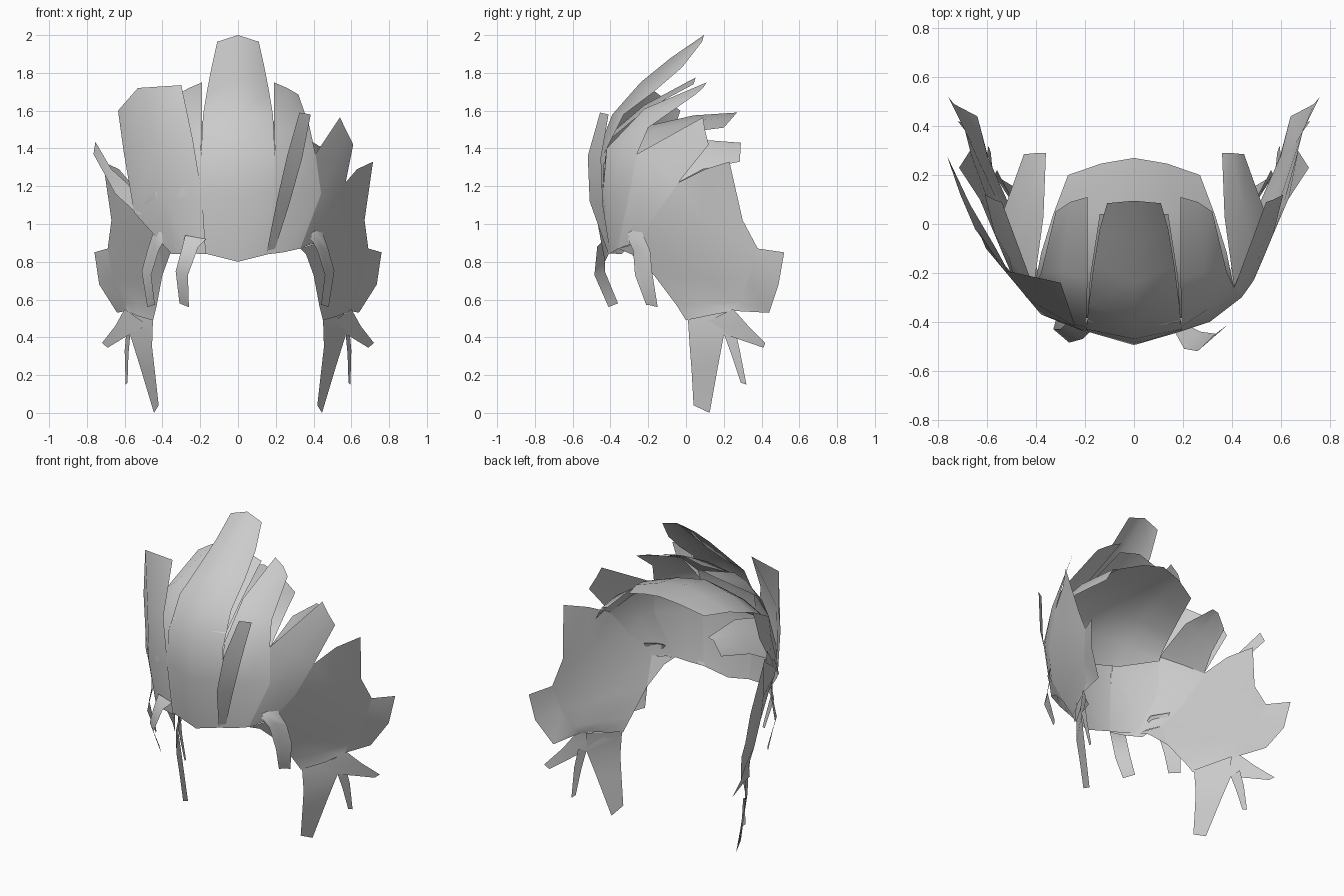
import bpy


def sheet(name, rows, mirror=False, only_mirror=False):
    """Thin smooth sheet: grid of points, None leaves a gap."""
    for side in ((-1,) if only_mirror else (1, -1) if mirror else (1,)):
        verts, ids = [], {}
        for r, row in enumerate(rows):
            for c, p in enumerate(row):
                if p:
                    ids[r, c] = len(verts)
                    verts.append((p[0] * side, p[1], p[2]))
        faces = []
        for r in range(len(rows) - 1):
            for c in range(len(rows[0]) - 1):
                f = [ids[k] for k in ((r, c), (r, c + 1), (r + 1, c + 1), (r + 1, c)) if k in ids]
                if len(f) > 2:
                    faces.append(f if side == 1 else f[::-1])
        mesh = bpy.data.meshes.new(name)
        mesh.from_pydata(verts, [], faces)
        for p in mesh.polygons:
            p.use_smooth = True
        suffix = ("_right" if side == 1 else "_left") if mirror else ""
        ob = bpy.data.objects.new(name + suffix, mesh)
        bpy.context.collection.objects.link(ob)


def arch(profile, steps=(-1, 0, 1)):
    """Symmetric rows from (half width, centre y, centre z, edge y, edge z)."""
    return [[(w * t, y + (ye - y) * abs(t) ** 1.6, z + (ze - z) * abs(t) ** 1.6)
             for t in steps] for w, y, z, ye, ze in profile]


# Central crest and the two layers beneath it
sheet("centre_strand", arch([
    (.16, -.43, .80, -.41, .84), (.19, -.495, 1.15, -.44, 1.17),
    (.195, -.47, 1.38, -.43, 1.38), (.185, -.39, 1.58, -.33, 1.58),
    (.165, -.24, 1.75, -.17, 1.70), (.14, -.08, 1.88, -.02, 1.83), (.11, .095, 2.0, .085, 1.965)]))
sheet("under_strand", arch([
    (.19, -.43, 1.45, -.40, 1.45), (.18, -.22, 1.63, -.22, 1.60), (.14, .05, 1.775, .04, 1.74)]))
sheet("back_crown", arch([
    (.41, -.44, 1.25, -.26, 1.34), (.40, -.36, 1.41, -.22, 1.38), (.38, -.20, 1.52, -.12, 1.44),
    (.33, .04, 1.575, .04, 1.49), (.27, .27, 1.59, .20, 1.51)], (-1, -.5, 0, .5, 1)))

# Paired front strands, sharing edges so they read as one shell
sheet("inner_strand", [
    [(.16, -.41, .84), (.24, -.39, .85), (.33, -.36, .87)],
    [(.19, -.44, 1.17), (.31, -.40, 1.16), (.44, -.30, 1.16)],
    [(.195, -.42, 1.40), (.30, -.35, 1.41), (.41, -.26, 1.37)],
    [(.19, -.22, 1.61), (.29, -.20, 1.59), (.38, -.20, 1.51)],
    [(.19, .11, 1.75), (.26, .09, 1.72), (.32, .05, 1.685)]], mirror=True)
sheet("outer_strand", [
    [(.33, -.36, .87), (.38, -.30, .89), (.42, -.25, .90)],
    [(.44, -.30, 1.16), (.49, -.23, 1.11), (.52, -.16, 1.05)],
    [(.41, -.26, 1.37), (.51, -.14, 1.31), (.57, -.04, 1.22)],
    [(.54, .09, 1.565), (.57, .10, 1.50), (.61, .12, 1.42)]], mirror=True)
sheet("rear_strand", [
    [(.41, -.26, 1.37), (.50, -.15, 1.30), (.57, -.04, 1.22)],
    [(.37, .03, 1.45), (.45, .06, 1.40), (.52, .09, 1.29)],
    [(.36, .29, 1.43), (.40, .29, 1.42), (.45, .285, 1.33)]], mirror=True)

# Wide side panels with a projecting rear tab
sheet("side_panel", [
    [(.57, -.04, 1.22), (.63, .10, 1.29), (.715, .23, 1.33)],
    [(.52, -.16, 1.05), (.61, .08, 1.04), (.67, .30, 1.02)],
    [(.42, -.25, .90), (.59, .08, .88), (.69, .38, .87)],
    [(.40, -.17, .73), (.56, .10, .71), (.66, .33, .70)],
    [(.43, -.05, .57), (.52, .10, .58), (.60, .28, .59)],
    [(.45, 0, .49), (.54, .12, .515), (.59, .25, .54)]], mirror=True)
sheet("rear_tab", [
    [(.69, .38, .87), (.76, .52, .85)], [(.66, .33, .70), (.735, .49, .68)],
    [(.60, .28, .59), (.64, .44, .53)], [(.59, .25, .54), None]], mirror=True)
sheet("front_corner", [
    [(.33, -.36, .87), (.42, -.25, .90)],
    [(.36, -.29, .84), (.40, -.17, .73)]], mirror=True)

# Hanging wisps under the side panels
sheet("long_wisp", [
    [(.45, .01, .50), (.56, .22, .54)], [(.455, .02, .35), (.57, .20, .41)],
    [(.44, .03, .22), (.52, .17, .25)], [(.42, .04, .04), (.445, .125, 0)]], mirror=True)
sheet("short_wisp", [
    [(.57, .20, .42), (.59, .26, .44)], [(.58, .24, .31), (.60, .285, .33)],
    [(.585, .29, .16), (.595, .32, .15)]], mirror=True)
sheet("outer_wisp", [
    [(.48, .07, .465), (.60, .25, .55)], [(.60, .25, .40), (.65, .33, .46)],
    [(.69, .41, .345), (.72, .42, .37)]], mirror=True)

# Curled locks at the brow
sheet("brow_lock", [
    [(.37, -.29, .97), (.41, -.26, .98), (.45, -.21, .985)],
    [(.37, -.32, .95), (.41, -.30, .955), (.45, -.23, .95)],
    [(.42, -.28, .86), (.44, -.25, .88), (.48, -.19, .86)],
    [(.46, -.27, .73), (.475, -.24, .73), (.51, -.18, .75)],
    [(.44, -.21, .57), (.45, -.19, .57), (.48, -.15, .56)]], mirror=True)
sheet("temple_lock", [
    [(-.28, -.41, .94), (-.17, -.43, .92)], [(-.30, -.43, .86), (-.21, -.47, .88)],
    [(-.33, -.43, .75), (-.265, -.485, .73)], [(-.31, -.36, .58), (-.26, -.41, .56)]])

# One-sided loose strands
sheet("raised_lock", [
    [(.15, -.41, .84), (.19, -.40, .85)], [(.205, -.51, 1.12), (.27, -.44, 1.10)],
    [(.26, -.52, 1.36), (.34, -.45, 1.35)], [(.325, -.455, 1.59), (.385, -.41, 1.58)]])
sheet("broad_strand", [
    [(.17, -.42, .84), (.26, -.40, .845), (.35, -.34, .84)],
    [(.19, -.445, 1.15), (.38, -.37, 1.12), (.55, -.15, 1.06)],
    [(.24, -.42, 1.45), (.43, -.31, 1.42), (.605, -.10, 1.38)],
    [(.30, -.24, 1.735), (.53, -.19, 1.72), (.635, -.03, 1.60)]], only_mirror=True)
sheet("side_lock", [
    [(-.51, -.20, 1.05), (-.54, -.17, 1.06)], [(-.57, -.09, 1.20), (-.65, -.02, 1.16)],
    [(-.67, .08, 1.29), (-.71, .12, 1.27)], [(-.755, .25, 1.435), (-.765, .28, 1.37)]])
